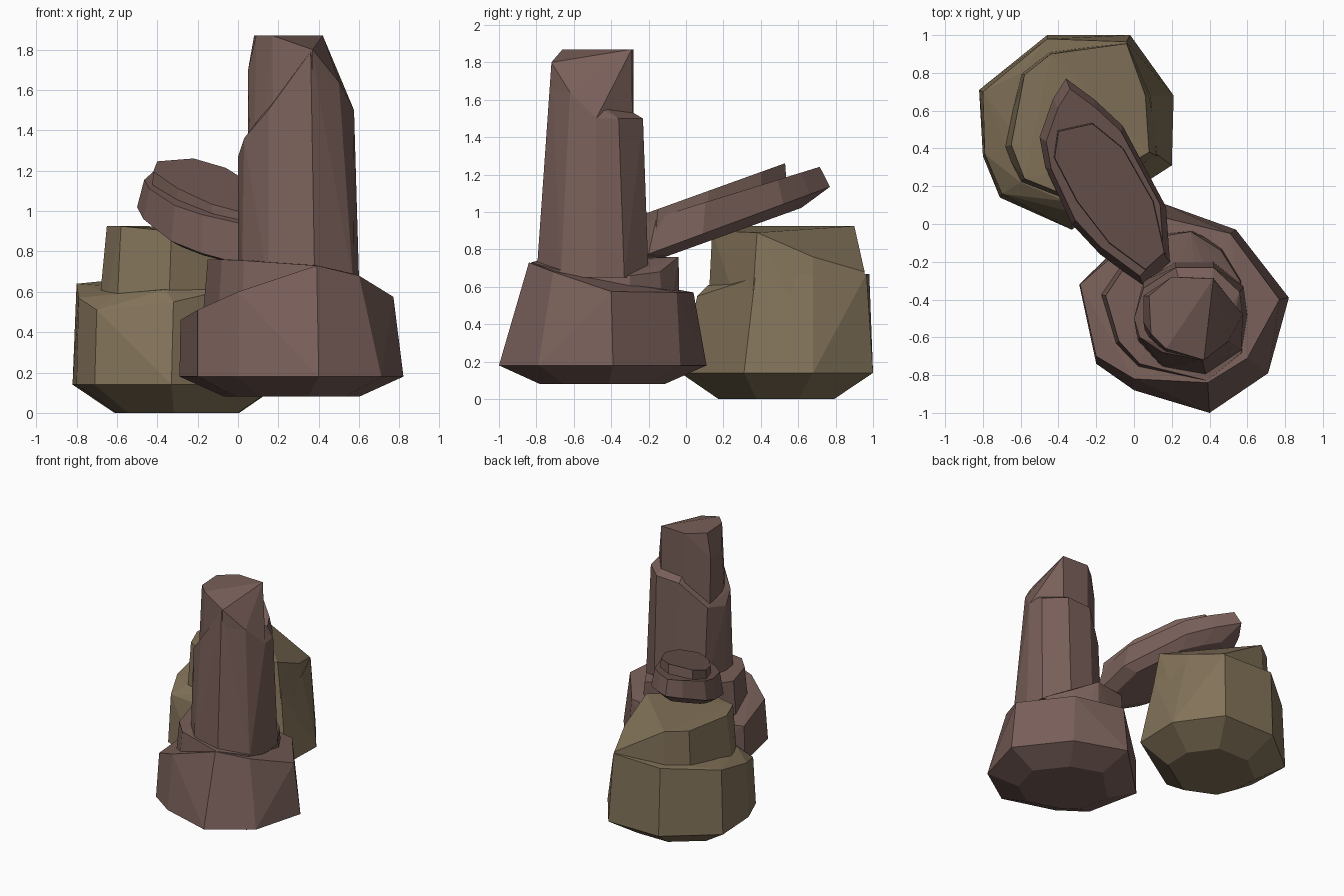
import bpy, bmesh, math


def material(name, color):
    m = bpy.data.materials.new(name)
    m.diffuse_color = (*color, 1)
    return m


brown = material("brown_stone", (0.19, 0.115, 0.10))
olive = material("olive_stone", (0.225, 0.17, 0.10))


def chunk(name, mat, *rings):
    """Faceted stone: convex hull around a stack of point rings."""
    bm = bmesh.new()
    for ring in rings:
        for p in ring:
            bm.verts.new(p)
    res = bmesh.ops.convex_hull(bm, input=bm.verts[:])
    junk = {g for k in ("geom_interior", "geom_unused") for g in res[k]
            if isinstance(g, bmesh.types.BMVert)}
    bmesh.ops.delete(bm, geom=list(junk), context='VERTS')
    bmesh.ops.dissolve_limit(bm, angle_limit=math.radians(3),
                             verts=bm.verts[:], edges=bm.edges[:])
    bmesh.ops.recalc_face_normals(bm, faces=bm.faces[:])
    me = bpy.data.meshes.new(name)
    bm.to_mesh(me)
    bm.free()
    me.materials.append(mat)
    ob = bpy.data.objects.new(name, me)
    bpy.context.collection.objects.link(ob)
    return ob


def flat(ring, z, scale=1.0, center=(0, 0)):
    """Ring copied to height z (a number or a function of y) and scaled."""
    cx, cy = center
    out = []
    for p in ring:
        x, y = cx + (p[0] - cx) * scale, cy + (p[1] - cy) * scale
        out.append((x, y, z(y) if callable(z) else z))
    return out


# Olive boulder: lower body
foot = [(-.82, .71), (-.46, 1.0), (-.02, 1.0), (.21, .68),
        (.20, .31), (-.33, -.03), (-.71, .14), (-.80, .36)]
shoulder = [(-.80, .70, .64), (-.46, .98, .67), (-.04, .965, .67), (.085, .68, .67),
            (.12, .37, .65), (-.32, .06, .55), (-.70, .16, .51), (-.79, .37, .57)]
ledge = [(-.70, .40, .60), (-.60, .80, .66), (-.36, .12, .61), (-.60, .22, .59)]
chunk("olive_boulder_lower", olive, flat(foot, 0, .6, (-.3, .48)),
      flat(foot, .14), shoulder, ledge)

# Olive boulder: upper body with sloping top
crown = [(-.65, .42, .925), (-.58, .79, .925), (-.44, .90, .925), (-.04, .955, .68),
         (.06, .68, .76), (.08, .38, .89), (-.33, .14, .90), (-.58, .24, .925)]
base = [(-.71, .40), (-.61, .80), (-.45, .92), (-.03, .975),
        (.16, .68), (.17, .34), (-.35, .11), (-.61, .21)]
chunk("olive_boulder_upper", olive, flat(base, .3), crown)

# Brown base boulder: lower body
foot = [(.40, -1.0), (.71, -.79), (.82, -.39), (.54, -.03),
        (.15, .11), (-.29, -.32), (-.20, -.74), (0, -.88)]
shoulder = [(.39, -.84, .73), (.60, -.71, .68), (.77, -.40, .575), (.51, -.05, .57),
            (.13, .04, .57), (-.285, -.32, .46), (-.20, -.70, .51), (0, -.82, .60)]
chunk("base_boulder_lower", brown, flat(foot, .08, .6, (.27, -.45)),
      flat(foot, .18), shoulder)

# Brown base boulder: upper body
crown = [(-.15, -.38, .76), (-.08, -.62, .76), (.03, -.74, .755), (.39, -.83, .73),
         (.57, -.68, .69), (.56, -.30, .66), (.46, -.14, .68), (.30, -.04, .76),
         (.05, -.08, .76)]
base = [(-.19, -.37), (-.11, -.65), (.01, -.78), (.39, -.84), (.59, -.69),
        (.60, -.30), (.48, -.11), (.31, -.03), (.04, -.06)]
chunk("base_boulder_upper", brown, flat(base, .3), crown)

# Pillar: outer shaft
foot = [(0, -.50), (.05, -.30), (.22, -.20), (.42, -.20), (.58, -.33),
        (.60, -.48), (.57, -.67), (.38, -.80), (.15, -.76), (.02, -.62)]
top = [(0, -.50, 1.27), (.05, -.34, 1.30), (.22, -.23, 1.49), (.42, -.23, 1.5),
       (.56, -.36, 1.5), (.575, -.48, 1.5), (.50, -.62, 1.64), (.36, -.72, 1.79),
       (.15, -.68, 1.50), (.03, -.60, 1.36)]
chunk("pillar_shaft", brown, flat(foot, .65), top)

# Pillar: inner core with slanted tip
core = [(.05, -.52), (.06, -.37), (.20, -.28), (.42, -.28), (.58, -.48),
        (.53, -.63), (.37, -.74), (.18, -.71), (.07, -.63)]
tip = [(.05, -.52, 1.70), (.05, -.38, 1.68), (.08, -.38, 1.87), (.20, -.28, 1.87),
       (.42, -.29, 1.87), (.575, -.48, 1.5), (.50, -.62, 1.64), (.37, -.72, 1.80),
       (.17, -.66, 1.87), (.09, -.58, 1.87)]
chunk("pillar_core", brown, flat(core, .8), tip)

# Leaning slab: lower layer
edge = [(.05, -.33), (.19, -.20), (.17, .09), (-.06, .52), (-.21, .66), (-.36, .77),
        (-.43, .66), (-.50, .46), (-.47, .30), (-.33, 0), (-.18, -.16)]
mid = (-.15, .22)
chunk("leaning_slab_lower", brown,
      flat(edge, lambda y: .80 + .36 * y, .72, mid),
      flat(edge, lambda y: .85 + .37 * y),
      flat(edge, lambda y: 1.02 + .31 * y, .90, mid))

# Leaning slab: upper layer
layer = [(-.40, .49), (-.22, .53), (-.06, .40), (.10, .12), (.16, -.15),
         (.06, -.24), (-.13, -.10), (-.30, .12), (-.42, .35)]
chunk("leaning_slab_upper", brown,
      flat(layer, lambda y: .95 + .33 * y, 1.03, mid),
      flat(layer, lambda y: 1.07 + .36 * y))
